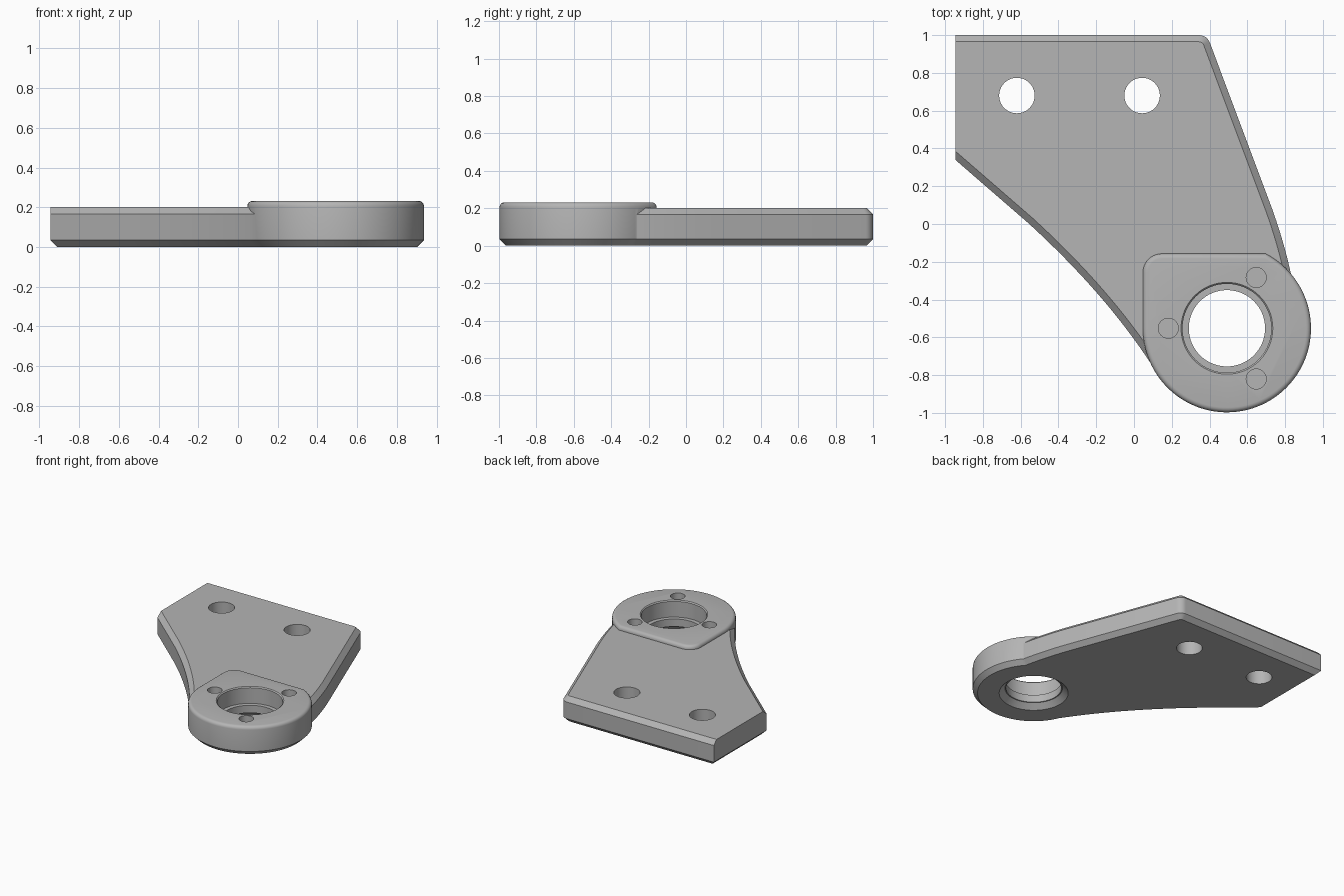
import bpy, bmesh, math
from mathutils import Vector

cube = bpy.data.objects.get("Cube")
if cube:
    bpy.data.objects.remove(cube, do_unlink=True)

grey = bpy.data.materials.new("machined grey")
grey.use_nodes = True
grey.diffuse_color = (0.46, 0.46, 0.46, 1)
grey.node_tree.nodes["Principled BSDF"].inputs["Base Color"].default_value = (0.46, 0.46, 0.46, 1)

CX, CY, R = 0.492, -0.552, 0.445
PLATE_TOP, BOSS_TOP, CHAMFER = 0.202, 0.232, 0.035
LEFT_EDGE = -0.944


def arc(cx, cy, r, start, end, steps):
    angles = [math.radians(start + (end - start) * i / steps) for i in range(steps + 1)]
    return [(cx + r * math.cos(a), cy + r * math.sin(a)) for a in angles]


def bezier(a, b, c, steps=12):
    a, b, c = Vector(a), Vector(b), Vector(c)
    ts = [i / steps for i in range(steps + 1)]
    return [tuple(a * (1 - t) ** 2 + b * 2 * t * (1 - t) + c * t * t) for t in ts]


def finish(name, bm):
    bmesh.ops.recalc_face_normals(bm, faces=bm.faces)
    mesh = bpy.data.meshes.new(name)
    bm.to_mesh(mesh)
    bm.free()
    mesh.materials.append(grey)
    obj = bpy.data.objects.new(name, mesh)
    bpy.context.collection.objects.link(obj)
    return obj


def rim_bevel(bm, z, width, segments, skip_x=None):
    """Bevel the outline edges lying at height z."""
    edges = [e for e in bm.edges
             if all(abs(v.co.z - z) < 1e-4 for v in e.verts)
             and not (skip_x is not None and all(abs(v.co.x - skip_x) < 1e-4 for v in e.verts))]
    bmesh.ops.bevel(bm, geom=edges, offset=width, segments=segments,
                    profile=0.5, affect='EDGES')


def extrude(outline, top):
    bm = bmesh.new()
    base = bm.faces.new([bm.verts.new((x, y, 0)) for x, y in outline])
    new = bmesh.ops.extrude_face_region(bm, geom=[base])["geom"]
    bmesh.ops.translate(bm, vec=(0, 0, top), verts=[g for g in new if isinstance(g, bmesh.types.BMVert)])
    bmesh.ops.recalc_face_normals(bm, faces=bm.faces)
    return bm


def turned(name, profile, x, y, sides):
    """Solid of revolution from (radius, height) pairs, listed bottom to top."""
    bm = bmesh.new()
    rings = []
    for r, z in profile:
        rings.append([bm.verts.new((px, py, z)) for px, py in arc(x, y, r, 0, 360, sides)[:-1]])
    for low, high in zip(rings, rings[1:]):
        for i in range(sides):
            j = (i + 1) % sides
            bm.faces.new((low[i], low[j], high[j], high[i]))
    bm.faces.new(rings[0])
    bm.faces.new(rings[-1])
    return finish(name, bm)


def combine(target, tool, operation):
    mod = target.modifiers.new(operation.lower(), 'BOOLEAN')
    mod.operation, mod.solver, mod.object = operation, 'EXACT', tool
    deps = bpy.context.evaluated_depsgraph_get()
    mesh = bpy.data.meshes.new_from_object(target.evaluated_get(deps))
    target.modifiers.clear()
    target.data = mesh
    bpy.data.objects.remove(tool, do_unlink=True)


# Mounting plate: flared outline, ends hidden inside the boss
outline = [(LEFT_EDGE, 1.0)]
outline += arc(0.345, 0.94, 0.06, 90, 20, 6)
outline += bezier((0.735, 0.07), (0.795, -0.1), (0.83, -0.26))
outline += [(0.845, -0.33), (0.13, -0.79)]
outline += bezier((0.09, -0.74), (-0.155, -0.365), (-0.56, 0.005), 16)
outline += [(LEFT_EDGE, 0.338)]
bm = extrude(outline, PLATE_TOP)
rim_bevel(bm, PLATE_TOP, CHAMFER, 1, skip_x=LEFT_EDGE)
rim_bevel(bm, 0, CHAMFER, 1)
bracket = finish("bracket_plate", bm)

# Raised boss: round with one squared, filleted corner
flat = CY + 0.395
start = math.degrees(math.asin(0.395 / R))
outline = arc(CX - R + 0.1, flat - 0.1, 0.1, 90, 180, 10)
outline += arc(CX, CY, R, 180, 360 + start, 72)
bm = extrude(outline, BOSS_TOP)
rim_bevel(bm, BOSS_TOP, 0.026, 4)
rim_bevel(bm, 0, CHAMFER, 1)
combine(bracket, finish("boss", bm), 'UNION')

# Stepped central bore with chamfered mouths
bore = [(0.262, -0.01), (0.252, 0), (0.21, 0.04), (0.202, 0.04), (0.202, 0.10),
        (0.235, 0.10), (0.235, BOSS_TOP - 0.008), (0.243, BOSS_TOP), (0.253, BOSS_TOP + 0.01)]
combine(bracket, turned("bore_cutter", bore, CX, CY, 64), 'DIFFERENCE')

# Three blind screw holes around the bore
for degrees in (60, 180, 300):
    a = math.radians(degrees)
    hole = turned("screw_cutter", [(0.053, BOSS_TOP - 0.08), (0.053, 0.3)],
                  CX + 0.31 * math.cos(a), CY + 0.31 * math.sin(a), 32)
    combine(bracket, hole, 'DIFFERENCE')

# Two through holes in the plate
for x in (-0.62, 0.043):
    combine(bracket, turned("bolt_cutter", [(0.094, -0.1), (0.094, 0.3)], x, 0.68, 40), 'DIFFERENCE')

bpy.ops.object.select_all(action='DESELECT')
bracket.select_set(True)
bpy.context.view_layer.objects.active = bracket
bpy.ops.object.shade_smooth_by_angle(angle=math.radians(30))
